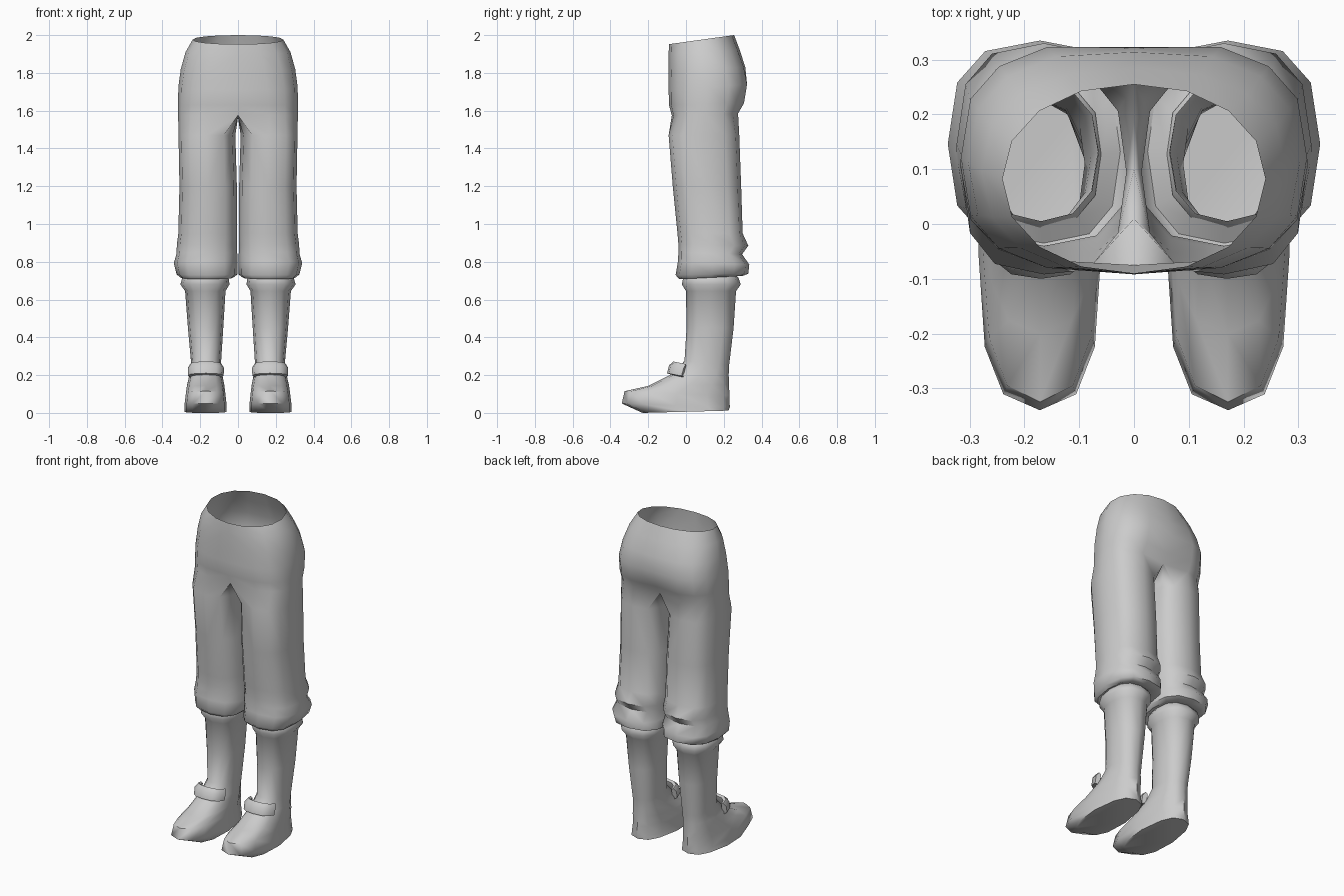
import bpy, bmesh
from math import sin, cos, radians


def spow(v, p):
    return (abs(v) ** p) * (1 if v >= 0 else -1)


def ring(angles, x0, x1, y0, y1, z0, z1, p=0.75, heel=0.0):
    """Superellipse ring; z runs from z0 at the front to z1 at the back."""
    pts = []
    for a in angles:
        c, s = spow(cos(radians(a)), p), spow(sin(radians(a)), p)
        x = (x0 + x1) / 2 + (x1 - x0) / 2 * c * (1 - heel * max(0, s))
        t = (s + 1) / 2
        pts.append((x, y0 + (y1 - y0) * t, z0 + (z1 - z0) * t))
    return pts


def skin(bm, rings, closed=True):
    for a, b in zip(rings, rings[1:]):
        n = len(a)
        for i in range(n if closed else n - 1):
            j = (i + 1) % n
            bm.faces.new((a[i], a[j], b[j], b[i]))


def add_ring(bm, pts):
    return [bm.verts.new(p) for p in pts]


def finish(name, bm):
    bmesh.ops.recalc_face_normals(bm, faces=bm.faces)
    me = bpy.data.meshes.new(name)
    bm.to_mesh(me)
    bm.free()
    ob = bpy.data.objects.new(name, me)
    bpy.context.collection.objects.link(ob)
    ob.modifiers.new("mirror", 'MIRROR')
    bpy.ops.object.select_all(action='DESELECT')
    ob.select_set(True)
    bpy.context.view_layer.objects.active = ob
    bpy.ops.object.shade_smooth_by_angle(angle=radians(55))
    return ob


# Trousers: open half rings for the hips, then closed rings for the leg
bm = bmesh.new()
half_angles = [-90 + 22.5 * i for i in range(9)]
hips = [  # half width, front y, back y, front z, back z, squareness, cleft
    (0.24, -0.09, 0.255, 1.952, 2.0, 0.95, 0),
    (0.278, -0.092, 0.285, 1.90, 1.92, 0.85, 0),
    (0.303, -0.092, 0.318, 1.81, 1.83, 0.78, 0.004),
    (0.316, -0.092, 0.335, 1.71, 1.74, 0.72, 0.012),
    (0.317, -0.09, 0.318, 1.63, 1.64, 0.70, 0.025),
    (0.317, -0.075, 0.285, 1.575, 1.585, 0.68, 0.03),
]
rows = []
for w, y0, y1, z0, z1, p, cleft in hips:
    pts = ring(half_angles, -w, w, y0, y1, z0, z1, p)
    pts[0] = (0, pts[0][1], pts[0][2])
    pts[-1] = (0, y1 - cleft, pts[-1][2])
    rows.append(add_ring(bm, pts))
skin(bm, rows, closed=False)
crotch = add_ring(bm, [(0, y, 1.565) for y in (0.19, 0.10, 0.01)])

leg_angles = [-120 + 30 * i for i in range(12)]
leg = [  # inner x, outer x, front y, back y, front z, back z
    (0.014, 0.315, -0.092, 0.282, 1.47, 1.47),
    (0.006, 0.310, -0.070, 0.292, 1.20, 1.20),
    (0.004, 0.316, -0.045, 0.300, 0.95, 0.95),
    (0.004, 0.324, -0.040, 0.330, 0.89, 0.885),
    (0.004, 0.325, -0.040, 0.297, 0.85, 0.84),
    (0.003, 0.340, -0.043, 0.335, 0.80, 0.785),
    (0.003, 0.325, -0.055, 0.330, 0.73, 0.737),
    (0.025, 0.305, -0.035, 0.300, 0.708, 0.725),
    (0.060, 0.275, 0.000, 0.255, 0.73, 0.735),
]
skin(bm, [rows[-1] + crotch] + [add_ring(bm, ring(leg_angles, *r)) for r in leg])
finish("trousers", bm)

# Stocking and shoe in one tapering sleeve with a closed sole
bm = bmesh.new()
round_angles = [-90 + 30 * i for i in range(12)]
sleeve = [  # inner x, outer x, front y, back y, front z, back z, squareness, heel taper
    (0.065, 0.275, 0.005, 0.255, 0.740, 0.740, 0.85, 0),
    (0.050, 0.295, -0.015, 0.278, 0.715, 0.715, 0.85, 0),
    (0.045, 0.305, -0.022, 0.290, 0.680, 0.680, 0.85, 0),
    (0.066, 0.280, 0.000, 0.265, 0.645, 0.645, 0.85, 0),
    (0.078, 0.265, 0.003, 0.252, 0.450, 0.450, 0.85, 0),
    (0.090, 0.248, -0.008, 0.228, 0.275, 0.250, 0.85, 0),
    (0.083, 0.257, -0.075, 0.226, 0.205, 0.200, 0.85, 0.1),
    (0.072, 0.270, -0.200, 0.228, 0.143, 0.150, 0.80, 0.15),
    (0.067, 0.276, -0.325, 0.230, 0.115, 0.090, 0.80, 0.18),
    (0.060, 0.284, -0.340, 0.232, 0.050, 0.030, 0.75, 0.18),
    (0.060, 0.284, -0.230, 0.225, 0.000, 0.012, 0.70, 0.18),
]
rows = [add_ring(bm, ring(round_angles, *r)) for r in sleeve]
skin(bm, rows)
bm.faces.new(rows[-1])
finish("stocking_and_shoe", bm)

# Instep strap: a flat band bent around the front of the ankle
bm = bmesh.new()
rows = []
for i in range(7):
    a = radians(-180 + 30 * i)
    c, s = spow(cos(a), 0.8), spow(sin(a), 0.8)
    zc = 0.222 - 0.014 * s
    sect = []
    for off, dy, dz in ((0.0, 0.0, -0.034), (0.012, -0.012, -0.026), (0.014, 0, 0.016),
                        (0.002, 0.012, 0.036), (-0.012, 0.012, 0.028), (-0.014, 0, -0.02)):
        sect.append((0.17 + (0.082 + off) * c, -0.012 + dy + (0.064 + off) * s, zc + dz))
    rows.append(add_ring(bm, sect))
skin(bm, rows)
bm.faces.new(rows[0])
bm.faces.new(rows[-1])
finish("instep_strap", bm)
